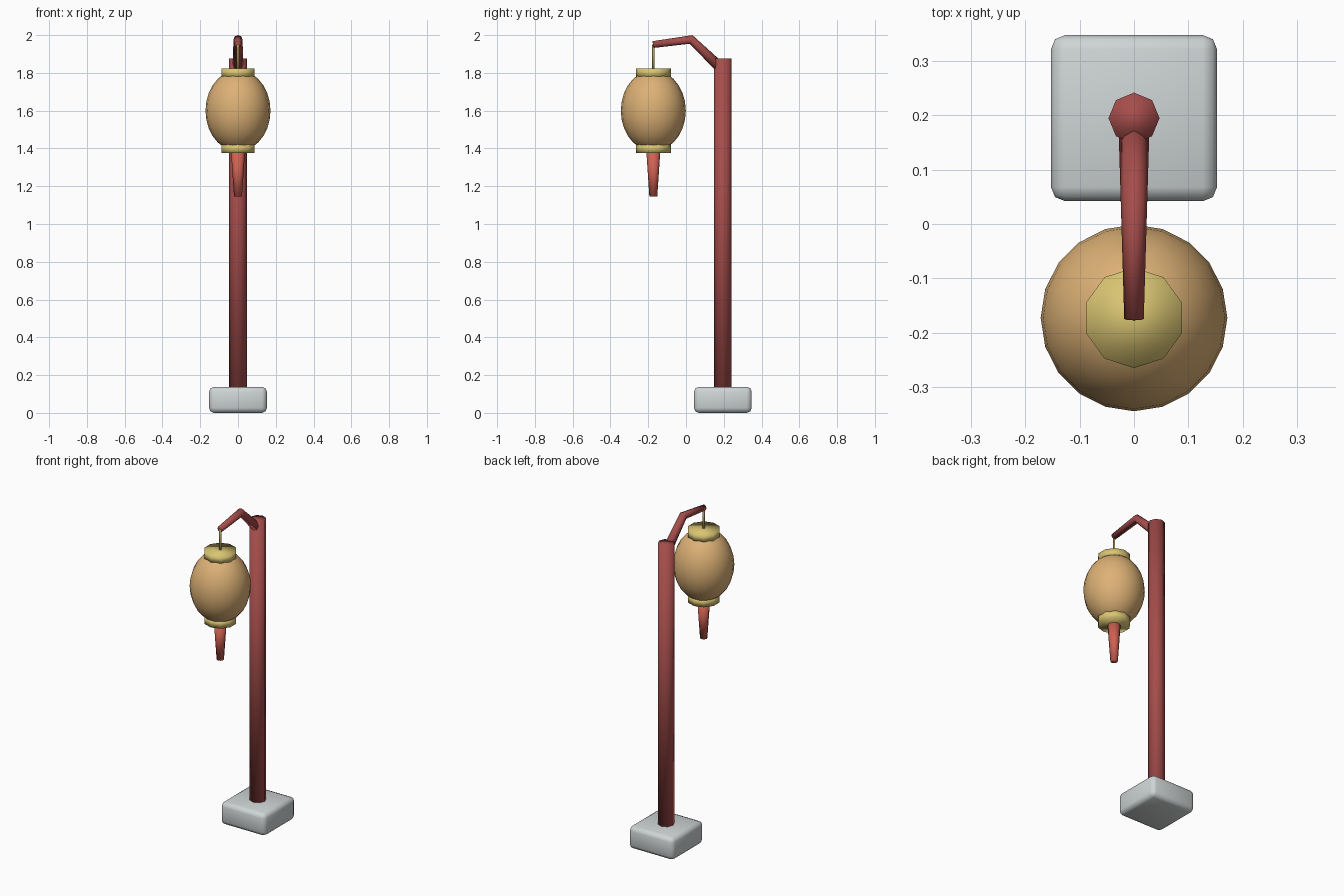
import bpy
import bmesh
from math import pi
from mathutils import Vector, Matrix

default = bpy.data.objects.get("Cube")
if default:
    bpy.data.objects.remove(default, do_unlink=True)

POST_Y = 0.195
LAMP_Y = -0.173


def material(name, rgb):
    mat = bpy.data.materials.new(name)
    mat.use_nodes = True
    mat.diffuse_color = (*rgb, 1)
    mat.node_tree.nodes["Principled BSDF"].inputs["Base Color"].default_value = (*rgb, 1)
    return mat


stone = material("pale stone", (0.62, 0.66, 0.66))
red_wood = material("dark red wood", (0.38, 0.075, 0.07))
paper = material("amber paper", (0.72, 0.44, 0.18))
brass = material("brass", (0.70, 0.56, 0.17))
tassel_red = material("tassel red", (0.62, 0.12, 0.085))


def finish(bm, name, mat):
    bmesh.ops.recalc_face_normals(bm, faces=bm.faces)
    mesh = bpy.data.meshes.new(name)
    bm.to_mesh(mesh)
    bm.free()
    mesh.materials.append(mat)
    mesh.shade_smooth()
    obj = bpy.data.objects.new(name, mesh)
    bpy.context.collection.objects.link(obj)
    return obj


def tube(name, mat, stations, sides):
    """Capped upright tube or swept arm: stations are (y, z, radius) along x = 0."""
    bm = bmesh.new()
    points = [Vector((0, y, z)) for y, z, _ in stations]
    rings = []
    for i, point in enumerate(points):
        before = point - points[i - 1] if i else points[1] - point
        after = points[i + 1] - point if i + 1 < len(points) else before
        tangent = (before.normalized() + after.normalized()).normalized()
        side = Vector((1, 0, 0))
        up = tangent.cross(side)
        ring = []
        for k in range(sides):
            turn = Matrix.Rotation(2 * pi * k / sides, 3, tangent)
            ring.append(bm.verts.new(point + turn @ up * stations[i][2]))
        rings.append(ring)
    for low, high in zip(rings, rings[1:]):
        for k in range(sides):
            n = (k + 1) % sides
            bm.faces.new((low[k], low[n], high[n], high[k]))
    bm.faces.new(rings[0])
    bm.faces.new(rings[-1])
    return finish(bm, name, mat)


# Rounded stone foot
bm = bmesh.new()
bmesh.ops.create_cube(bm, size=1)
bmesh.ops.transform(bm, verts=bm.verts, matrix=Matrix.Translation((0, POST_Y, 0.069))
                    @ Matrix.Diagonal((0.306, 0.306, 0.138, 1)))
bmesh.ops.bevel(bm, geom=bm.edges[:], offset=0.026, segments=2, profile=0.5, affect='EDGES')
finish(bm, "stone_foot", stone)

# Post and bent arm
tube("post", red_wood, [(POST_Y, 0.1, 0.047), (POST_Y, 1.875, 0.047)], 8)
tube("arm", red_wood, [(POST_Y, 1.815, 0.029), (0.027, 1.977, 0.024), (LAMP_Y - 0.002, 1.95, 0.018)], 8)

# Hanging wire
tube("hanging_wire", brass, [(LAMP_Y, 1.8, 0.006), (LAMP_Y, 1.95, 0.006)], 6)

# Lantern body
bm = bmesh.new()
bmesh.ops.create_uvsphere(bm, u_segments=20, v_segments=14, radius=0.172)
bmesh.ops.transform(bm, verts=bm.verts, matrix=Matrix.Translation((0, LAMP_Y, 1.6))
                    @ Matrix.Diagonal((1, 1, 1.25, 1)))
finish(bm, "lantern_body", paper)

# Brass collars above and below the lantern
for name, z in (("upper_collar", 1.8), ("lower_collar", 1.4)):
    tube(name, brass, [(LAMP_Y, z - 0.023, 0.0925), (LAMP_Y, z + 0.023, 0.0925)], 10)

# Tapered tassel
tube("tassel", tassel_red, [(LAMP_Y, 1.145, 0.021), (LAMP_Y, 1.385, 0.037)], 8)
